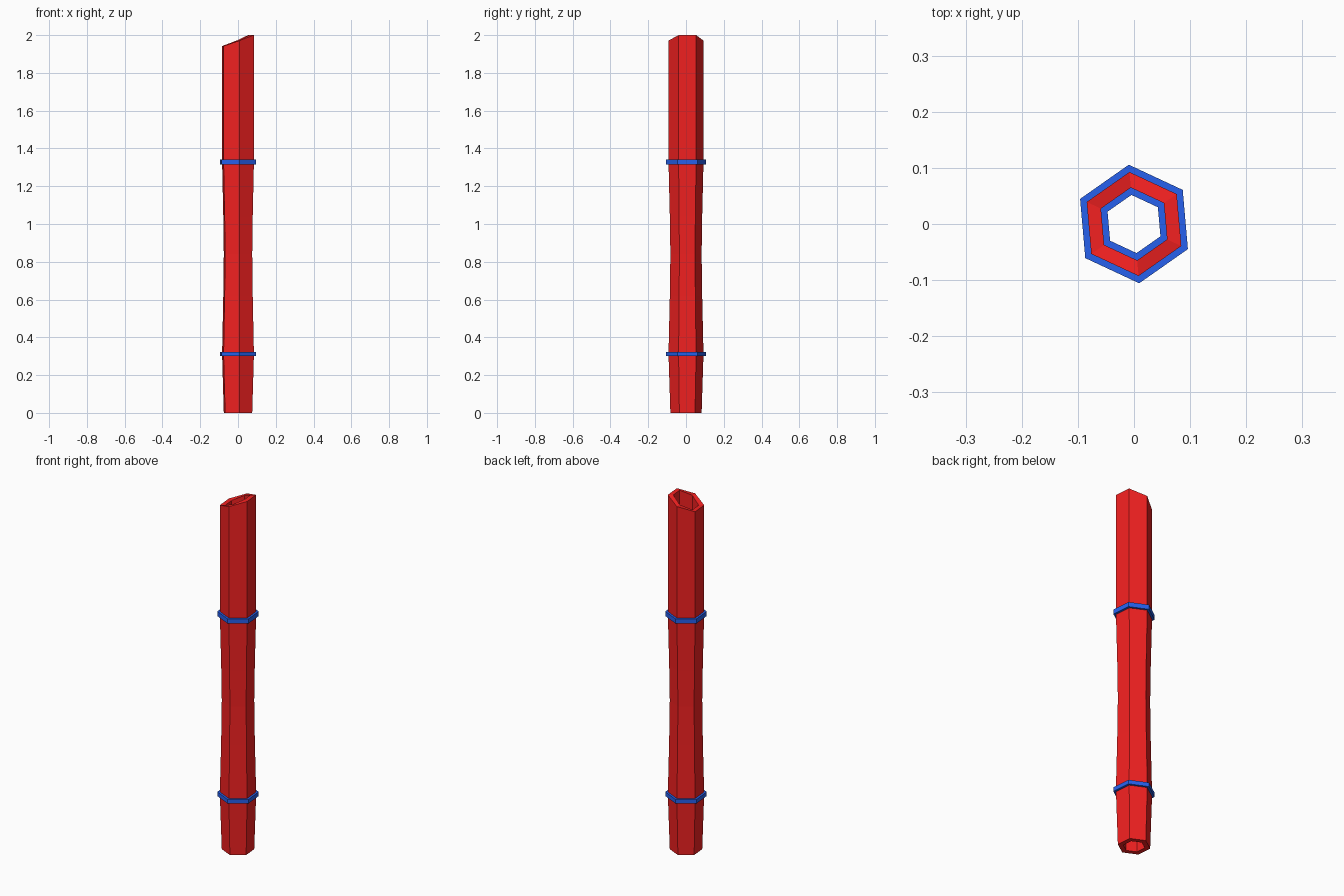
import bpy
import bmesh
from math import cos, sin, radians

if "Cube" in bpy.data.objects:
    bpy.data.objects.remove(bpy.data.objects["Cube"])

SIDES = 6
TURN = 35  # degrees of the first corner


def material(name, colour):
    mat = bpy.data.materials.new(name)
    mat.diffuse_color = colour
    mat.use_nodes = True
    mat.node_tree.nodes["Principled BSDF"].inputs["Base Color"].default_value = mat.diffuse_color
    return mat


def hex_tube(name, section, mat, height=lambda z, a: z):
    """Sweep a closed (radius, z) section around z with six flat sides."""
    bm = bmesh.new()
    loops = []
    for i in range(SIDES):
        a = radians(TURN + 360 / SIDES * i)
        loops.append([bm.verts.new((r * cos(a), r * sin(a), height(z, a)))
                      for r, z in section])
    n = len(section)
    for i in range(SIDES):
        p, q = loops[i], loops[(i + 1) % SIDES]
        for j in range(n):
            k = (j + 1) % n
            bm.faces.new((p[j], q[j], q[k], p[k]))
    bmesh.ops.recalc_face_normals(bm, faces=bm.faces)
    mesh = bpy.data.meshes.new(name)
    bm.to_mesh(mesh)
    bm.free()
    mesh.materials.append(mat)
    obj = bpy.data.objects.new(name, mesh)
    bpy.context.collection.objects.link(obj)
    return obj


red = material("red", (0.9, 0.015, 0.015, 1))
blue = material("blue", (0.02, 0.12, 0.85, 1))

# Hollow stalk: waisted profile, with a slanted cut at the top
outer = [(0.083, 0), (0.093, 0.31), (0.086, 0.62), (0.083, 0.84),
         (0.086, 1.04), (0.093, 1.33), (0.093, 2)]
inner = [(r - 0.028, z) for r, z in reversed(outer)]


def slanted_top(z, a):
    if z < 2:
        return z
    return 1.971 + 0.029 * cos(a - radians(TURN - 30)) / cos(radians(30))


hex_tube("stalk", outer + inner, red, slanted_top)

# Joint rings, passing through the wall
for name, low, high in (("lower_ring", 0.30, 0.323), ("upper_ring", 1.316, 1.342)):
    hex_tube(name, [(0.106, low), (0.106, high), (0.052, high), (0.052, low)], blue)
